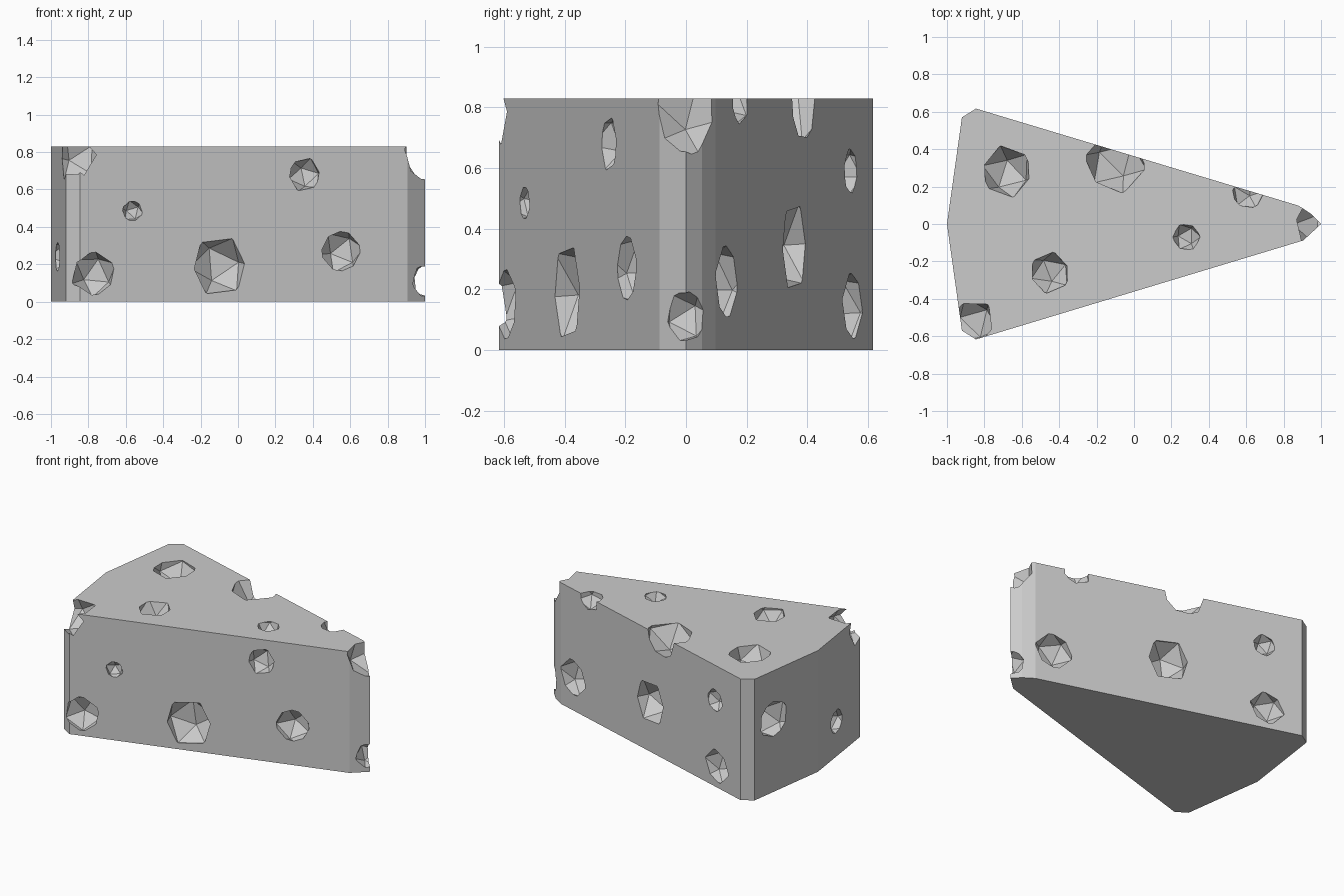
import bpy, bmesh, random
from mathutils import Matrix, Vector, Euler

random.seed(4)
HEIGHT = 0.83

default = bpy.data.objects.get("Cube")
if default:
    bpy.data.objects.remove(default, do_unlink=True)

# One plain grey for the whole block
grey = bpy.data.materials.new("plain_grey")
grey.use_nodes = True
colour = (0.6, 0.6, 0.6, 1)
grey.diffuse_color = colour
grey.node_tree.nodes["Principled BSDF"].inputs["Base Color"].default_value = colour


def make_object(name, bm):
    mesh = bpy.data.meshes.new(name)
    bm.to_mesh(mesh)
    bm.free()
    mesh.materials.append(grey)
    obj = bpy.data.objects.new(name, mesh)
    bpy.context.scene.collection.objects.link(obj)
    return obj


# Wedge: outline with trimmed corners, extruded upwards
outline = [(-1, 0), (-0.92, -0.57), (-0.845, -0.617), (0.905, -0.088),
           (1, 0), (0.95, 0.052), (0.88, 0.098), (-0.845, 0.617), (-0.92, 0.57)]
bm = bmesh.new()
base = bm.faces.new([bm.verts.new((x, y, 0)) for x, y in outline])
top = bmesh.ops.extrude_face_region(bm, geom=[base])["geom"]
bmesh.ops.translate(bm, vec=(0, 0, HEIGHT),
                    verts=[v for v in top if isinstance(v, bmesh.types.BMVert)])
bmesh.ops.recalc_face_normals(bm, faces=bm.faces)
wedge = make_object("cheese_wedge", bm)


# Faceted holes, given where they break the surface
def side(x, sign):
    return sign * (0.36 - 0.302 * x)


holes = []
# front slope: x, z, radius
for x, z, r in [(-0.1, 0.19, 0.155), (0.55, 0.27, 0.115), (0.355, 0.68, 0.09),
                (-0.565, 0.485, 0.058), (-0.77, 0.15, 0.12)]:
    holes.append((x, side(x, -1), z, r))
# back slope
for x, z, r in [(0.76, 0.225, 0.125), (0.02, 0.34, 0.142),
                (-0.6, 0.59, 0.075), (-0.62, 0.145, 0.112)]:
    holes.append((x, side(x, 1), z, r))
# top face and its rims: x, y, radius
for x, y, r in [(-0.68, 0.28, 0.135), (0.28, -0.07, 0.073), (-0.45, -0.26, 0.108),
                (-0.1, 0.33, 0.16), (0.61, 0.17, 0.09)]:
    holes.append((x, y, HEIGHT, r))
# wide end, trimmed corner and tip
holes += [(-0.945, 0.4, 0.5, 0.13), (-0.965, -0.25, 0.24, 0.085),
          (-0.87, -0.53, 0.78, 0.135), (1, 0, 0.79, 0.15), (1, 0, 0.11, 0.09)]

bm = bmesh.new()
for x, y, z, r in holes:
    spin = Euler([random.uniform(0, 6) for _ in range(3)]).to_matrix().to_4x4()
    bmesh.ops.create_icosphere(bm, subdivisions=1, radius=r * 1.07,
                               matrix=Matrix.Translation(Vector((x, y, z))) @ spin)
cutter = make_object("hole_cutter", bm)
cutter.hide_render = True

# Carve the holes and drop the helper
cut = wedge.modifiers.new("holes", 'BOOLEAN')
cut.operation = 'DIFFERENCE'
cut.solver = 'EXACT'
cut.object = cutter
bpy.context.view_layer.objects.active = wedge
wedge.select_set(True)
bpy.ops.object.modifier_apply(modifier=cut.name)
bpy.data.objects.remove(cutter, do_unlink=True)
